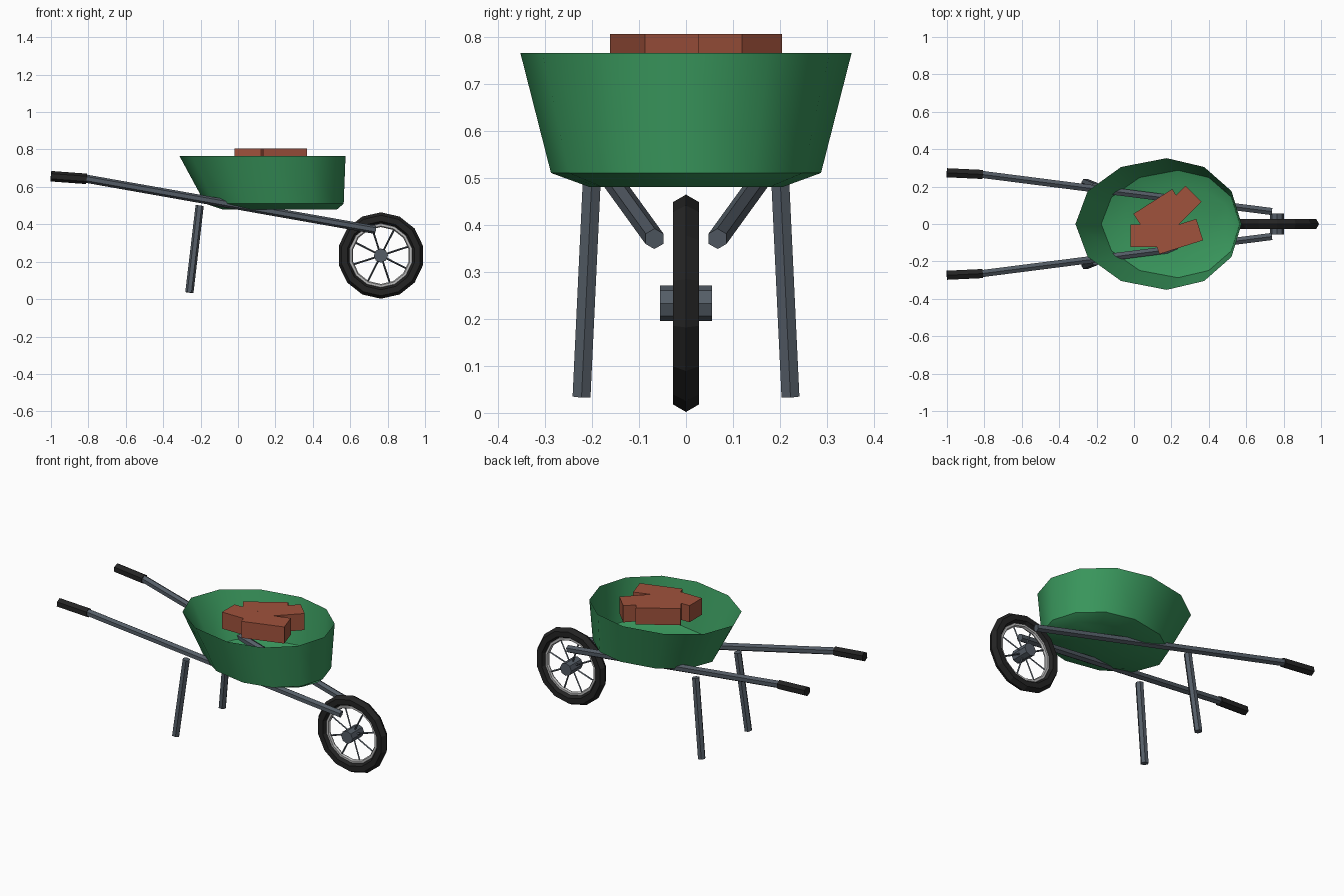
import bpy, bmesh, math
from mathutils import Vector, Matrix

if "Cube" in bpy.data.objects:
    bpy.data.objects.remove(bpy.data.objects["Cube"])


def material(name, rgb):
    m = bpy.data.materials.new(name)
    m.diffuse_color = (*rgb, 1)
    m.use_nodes = True
    m.node_tree.nodes["Principled BSDF"].inputs["Base Color"].default_value = m.diffuse_color
    return m


GREEN = material("tray green", (0.04, 0.30, 0.105))
BRICK = material("brick red", (0.35, 0.085, 0.045))
STEEL = material("grey steel", (0.09, 0.11, 0.135))
RUBBER = material("black rubber", (0.017, 0.017, 0.017))
RIM = material("light metal", (0.5, 0.5, 0.5))


def finish(name, bm, mat, smooth=None):
    bmesh.ops.recalc_face_normals(bm, faces=bm.faces)
    me = bpy.data.meshes.new(name)
    bm.to_mesh(me)
    bm.free()
    me.materials.append(mat)
    if smooth:
        for p in me.polygons:
            p.use_smooth = True
        me.set_sharp_from_angle(angle=math.radians(smooth))
    ob = bpy.data.objects.new(name, me)
    bpy.context.collection.objects.link(ob)
    return ob


def loft(bm, rings, closed=False):
    """Bridge successive vertex rings; cap the ends unless the loft is closed."""
    vs = [[bm.verts.new(p) for p in r] for r in rings]
    n = len(vs[0])
    pairs = list(zip(vs, vs[1:])) + ([(vs[-1], vs[0])] if closed else [])
    for a, b in pairs:
        for i in range(n):
            bm.faces.new((a[i], a[(i + 1) % n], b[(i + 1) % n], b[i]))
    return vs


def rod(bm, a, b, r, up, sides=6):
    """Straight prism from a to b with one corner pointing towards up."""
    a, b = Vector(a), Vector(b)
    d = (b - a).normalized()
    u = Vector(up)
    u = (u - d * u.dot(d)).normalized()
    w = d.cross(u)
    ring = [r * (u * math.cos(t) + w * math.sin(t))
            for t in (math.tau * i / sides for i in range(sides))]
    vs = loft(bm, [[a + p for p in ring], [b + p for p in ring]])
    bm.faces.new(vs[0])
    bm.faces.new(vs[1])


def torus(bm, centre, major, minor, seg, sides):
    rings = []
    for i in range(seg):
        t = math.tau * (i + 0.5) / seg
        ring = []
        for j in range(sides):
            p = math.tau * j / sides
            rad = major + minor * math.cos(p)
            ring.append(centre + Vector((rad * math.cos(t), minor * math.sin(p), rad * math.sin(t))))
        rings.append(ring)
    loft(bm, rings, closed=True)


# tray: egg-shaped rings (centre x, front radius, back radius, half width, z)
def egg(cx, front, back, half, z):
    pts = []
    for i in range(12):
        c, s = math.cos(math.tau * i / 12), math.sin(math.tau * i / 12)
        pts.append((cx + c * (front if c > 0 else back), half * s, z))
    return pts


bm = bmesh.new()
tray = loft(bm, [egg(0.175, 0.40, 0.488, 0.352, 0.765),
                 egg(0.235, 0.33, 0.41, 0.287, 0.51),
                 egg(0.235, 0.295, 0.32, 0.205, 0.48)])
bm.faces.new(tray[-1])
finish("tray", bm, GREEN, 40)

# bricks lying in the load: x, y, turn in degrees
for i, (x, y, turn) in enumerate([(0.103, -0.064, 0), (0.234, -0.067, 17.6),
                                  (0.133, 0.07, 32.6), (0.231, 0.075, 45)]):
    bm = bmesh.new()
    bmesh.ops.create_cube(bm, size=1, matrix=Matrix.Translation((x, y, 0.755))
                          @ Matrix.Rotation(math.radians(turn), 4, 'Z')
                          @ Matrix.Diagonal((0.246, 0.12, 0.1, 1)))
    finish(f"brick_{i + 1}", bm, BRICK)

# rails, grips and legs on both sides
for side, s in (("left", 1), ("right", -1)):
    bm = bmesh.new()
    rod(bm, (-0.82, s * 0.266, 0.645), (0.735, s * 0.067, 0.37), 0.022, (0, 0, 1))
    finish(f"{side}_rail", bm, STEEL)
    bm = bmesh.new()
    rod(bm, (-1.0, s * 0.274, 0.657), (-0.81, s * 0.265, 0.643), 0.028, (0, 0, 1))
    finish(f"{side}_grip", bm, RUBBER)
    bm = bmesh.new()
    rod(bm, (-0.205, s * 0.2, 0.5), (-0.26, s * 0.222, 0.035), 0.022, (1, 0, 0))
    finish(f"{side}_leg", bm, STEEL)

# wheel: tyre, rim, spokes and hub
C = Vector((0.764, 0, 0.233))
bm = bmesh.new()
torus(bm, C, 0.199, 0.032, 14, 6)
finish("tyre", bm, RUBBER)

bm = bmesh.new()
torus(bm, C, 0.164, 0.012, 14, 6)
finish("wheel_rim", bm, RIM)

bm = bmesh.new()
for i in range(8):
    t = math.tau * (i + 0.4) / 8
    d = Vector((math.cos(t), 0, math.sin(t)))
    rod(bm, C + d * 0.03, C + d * 0.16, 0.005, (0, 1, 0), 4)
finish("spokes", bm, STEEL)

bm = bmesh.new()
rod(bm, C - Vector((0, 0.055, 0)), C + Vector((0, 0.055, 0)), 0.038, (0, 0, 1), 8)
finish("hub", bm, STEEL)
